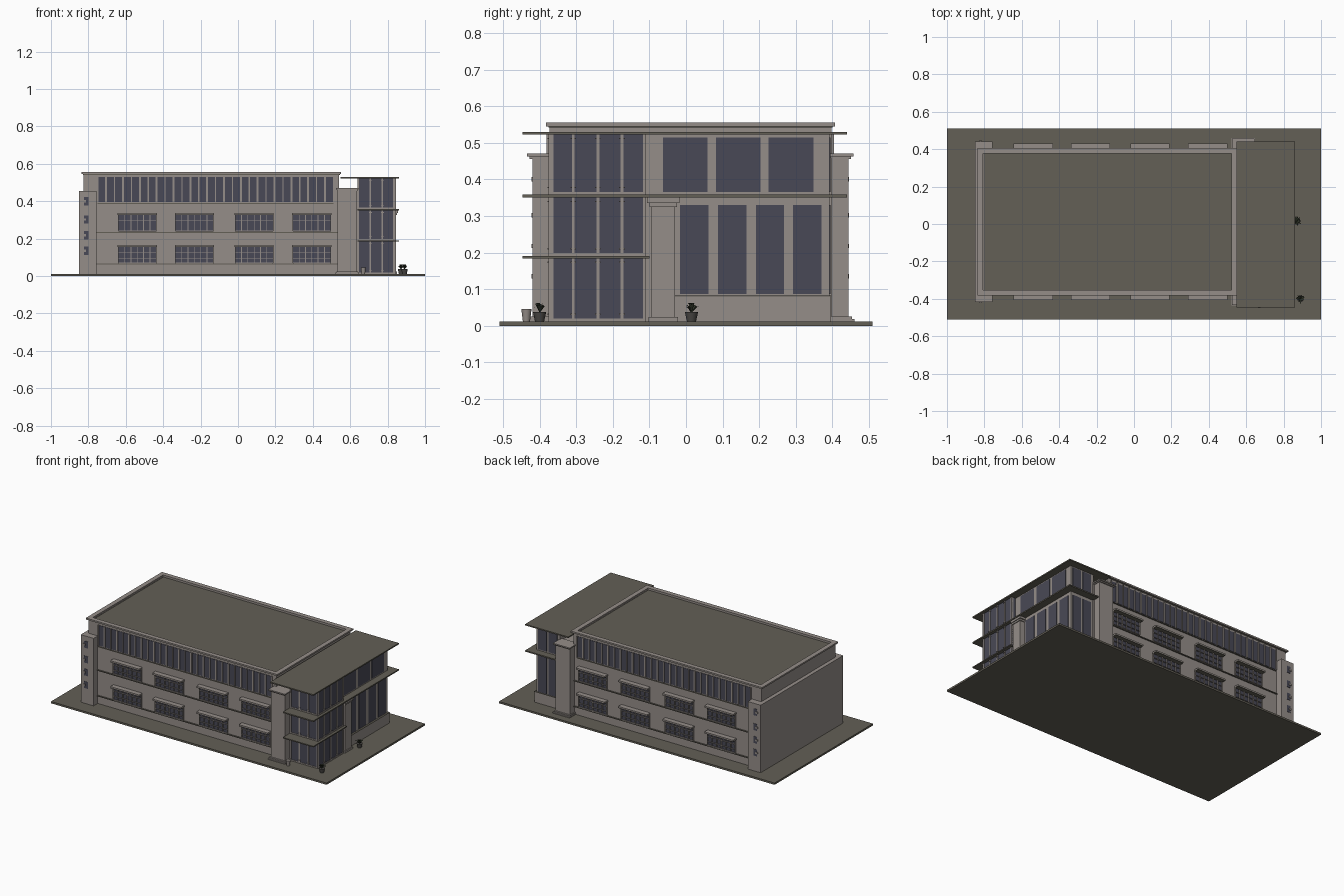
import bpy, bmesh, math, random
from mathutils import Vector, Matrix

if "Cube" in bpy.data.objects:
    bpy.data.objects.remove(bpy.data.objects["Cube"])

random.seed(3)
YC = 0.012          # centre line of the building in y
G = 0.012           # top of the ground slab


def material(name, rgb):
    m = bpy.data.materials.new(name)
    m.diffuse_color = (*rgb, 1)
    m.use_nodes = True
    m.node_tree.nodes["Principled BSDF"].inputs["Base Color"].default_value = m.diffuse_color
    return m


WALL = material("warm grey wall", (0.30, 0.27, 0.25))
DARK = material("dark roof and slab", (0.125, 0.115, 0.092))
GLASS = material("blue grey glass", (0.066, 0.066, 0.092))
LEAF = material("dull green leaf", (0.04, 0.05, 0.03))
POT = material("dark pot", (0.07, 0.065, 0.06))


def finish(name, bm, mat):
    bmesh.ops.recalc_face_normals(bm, faces=bm.faces)
    me = bpy.data.meshes.new(name)
    bm.to_mesh(me)
    bm.free()
    me.materials.append(mat)
    ob = bpy.data.objects.new(name, me)
    bpy.context.collection.objects.link(ob)
    return ob


def boxes(name, mat, items):
    """One object from boxes given as (x0, x1, y0, y1, z0, z1)."""
    bm = bmesh.new()
    for x0, x1, y0, y1, z0, z1 in items:
        mid = Matrix.Translation(((x0 + x1) / 2, (y0 + y1) / 2, (z0 + z1) / 2))
        size = Matrix.Diagonal((abs(x1 - x0), abs(y1 - y0), abs(z1 - z0), 1))
        bmesh.ops.create_cube(bm, size=1, matrix=mid @ size)
    return finish(name, bm, mat)


def both(x0, x1, d0, d1, z0, z1):
    """The same box on the front and the back, by distance from the centre line."""
    return [(x0, x1, YC + s * d0, YC + s * d1, z0, z1) for s in (-1, 1)]


def ring(x0, x1, y0, y1, z0, z1, t):
    return [(x0, x1, y0, y0 + t, z0, z1), (x0, x1, y1 - t, y1, z0, z1),
            (x0, x0 + t, y0 + t, y1 - t, z0, z1), (x1 - t, x1, y0 + t, y1 - t, z0, z1)]


# Ground
boxes("ground_slab", DARK, [(-1, 1, -0.51, 0.51, 0, G)])

# Main block, roof and parapet
W = 0.385
boxes("main_block", WALL, [(-0.825, 0.54, YC - W, YC + W, G, 0.535)])
boxes("main_roof", DARK, [(-0.81, 0.53, YC - 0.37, YC + 0.37, 0.53, 0.542)])
boxes("parapet", WALL, ring(-0.825, 0.54, YC - W, YC + W, 0.53, 0.546, 0.02)
      + ring(-0.837, 0.552, YC - 0.395, YC + 0.395, 0.545, 0.555, 0.03))
boxes("parapet_shadow_line", DARK, ring(-0.83, 0.545, YC - 0.388, YC + 0.388, 0.541, 0.545, 0.02))

# Thin string courses
bands = []
for z in (0.062, 0.23):
    bands += both(-0.76, 0.54, W - 0.01, W + 0.008, z, z + 0.005)
bands += both(-0.75, 0.51, W - 0.01, W + 0.006, 0.385, 0.389)
boxes("string_courses", DARK, bands)

# Top floor strip glazing
N, X0, X1 = 28, -0.75, 0.51
boxes("top_floor_glass", GLASS, both(X0, X1, W - 0.01, W + 0.002, 0.395, 0.528))
bars = []
for i in range(N + 1):
    x = X0 + (X1 - X0) * i / N
    w = 0.0055 if i % 2 else 0.003
    bars += both(x - w, x + w, W - 0.01, W + 0.008, 0.392, 0.53)
boxes("top_floor_mullions", WALL, bars)

# Two rows of windows with frames and projecting hoods
glass, frames, hoods = [], [], []
for xa in (-0.64, -0.335, -0.015, 0.293):
    xb = xa + 0.203
    for za in (0.07, 0.24):
        zb = za + 0.088
        glass += both(xa, xb, W - 0.01, W + 0.002, za, zb)
        hoods += both(xa - 0.003, xb + 0.003, W - 0.01, W + 0.033, zb, zb + 0.008)
        for i in range(7):
            x = xa + (xb - xa) * i / 6
            frames += both(x - 0.002, x + 0.002, W - 0.01, W + 0.009, za, zb)
        for z, t in ((za, 0.004), (za + 0.058, 0.003), (za + 0.025, 0.0015)):
            frames += both(xa, xb, W - 0.01, W + 0.009, z - t / 2, z + t / 2)
boxes("window_glass", GLASS, glass)
boxes("window_frames", WALL, frames)
boxes("window_hoods", WALL, hoods)
boxes("hood_edges", DARK, [(a, b, c, d, e - 0.003, e) for a, b, c, d, e, f in hoods])

# Left end wall with small slot windows
boxes("left_end_wall", WALL, [(-0.85, -0.757, YC - 0.428, YC + 0.428, G, 0.455)])
slots, fins = [], []
for z in (0.135, 0.218, 0.302, 0.4):
    slots += both(-0.824, -0.798, 0.42, 0.43, z - 0.022, z + 0.022)
    fins += both(-0.83, -0.814, 0.42, 0.434, z - 0.006, z + 0.006)
boxes("slot_windows", GLASS, slots)
boxes("slot_window_fins", WALL, fins)

# Piers between main block and entrance wing
boxes("link_block", WALL, [(0.53, 0.645, YC - W, YC + W, G, 0.46)])
boxes("link_piers", WALL, both(0.532, 0.636, 0.36, 0.432, G, 0.46)
      + both(0.523, 0.645, 0.36, 0.446, 0.462, 0.47)
      + both(0.528, 0.64, 0.36, 0.439, 0.455, 0.463)
      + both(0.526, 0.642, 0.36, 0.442, G, 0.025)
      + both(0.522, 0.646, 0.36, 0.449, G, 0.018))

# Entrance wing: walls, plinth and floor slabs
TY, TX, WX, BY = -0.372, 0.84, 0.812, 0.392
boxes("wing_walls", WALL, [(0.64, WX, -0.11, BY, G, 0.522)])
boxes("wing_plinth", WALL, [(0.64, WX + 0.01, -0.06, BY + 0.004, G, 0.08)])
boxes("plinth_line", DARK, [(0.64, WX + 0.012, -0.06, BY + 0.006, 0.08, 0.083)])
boxes("floor_slabs", DARK, [(0.547, 0.86, -0.447, 0.44, 0.522, 0.53),
                            (0.64, 0.86, -0.447, 0.44, 0.35, 0.358),
                            (0.64, 0.86, -0.447, -0.10, 0.184, 0.191)])

# Wing windows on the side and the back
panes = [(WX - 0.01, WX + 0.003, y, y + 0.077, 0.087, 0.33) for y in (-0.016, 0.088, 0.191, 0.293)]
panes += [(WX - 0.01, WX + 0.003, y, y + 0.122, 0.366, 0.515) for y in (-0.063, 0.082, 0.226)]
panes += [(x, x + 0.062, BY - 0.01, BY + 0.003, 0.366, 0.515) for x in (0.66, 0.735)]
panes += [(x, x + 0.062, BY - 0.01, BY + 0.003, 0.087, 0.33) for x in (0.66, 0.735)]
boxes("wing_windows", GLASS, panes)

# Glazed corner tower, three storeys
boxes("tower_glass", GLASS, [(0.642, TX, TY, -0.11, G, 0.522)])
posts, studs = [], []
storeys = ((G, 0.184), (0.191, 0.35), (0.358, 0.522))
fronts = [0.644, 0.708, 0.772, TX - 0.002]
sides = [TY + 0.002, -0.308, -0.241, -0.175, -0.114]
for z0, z1 in storeys:
    posts += [(x - 0.004, x + 0.004, TY - 0.004, TY + 0.01, z0, z1) for x in fronts]
    posts += [(TX - 0.01, TX + 0.004, y - 0.004, y + 0.004, z0, z1) for y in sides]
    posts += [(0.642, TX + 0.003, TY - 0.003, -0.11, z0, z0 + 0.008)]
    for z in (z0 + 0.018, z1 - 0.012):
        studs += [(x - 0.008, x + 0.008, TY - 0.006, TY, z, z + 0.003) for x in fronts[1:3]]
        studs += [(TX, TX + 0.006, y - 0.008, y + 0.008, z, z + 0.003) for y in sides[1:4]]
boxes("tower_mullions", WALL, posts)
boxes("glass_fittings", WALL, studs)

# Entrance column with stepped cap and base
boxes("entrance_column", WALL, [(0.77, 0.845, -0.095, -0.03, G, 0.33),
                                (0.765, 0.85, -0.10, -0.025, 0.325, 0.338),
                                (0.76, 0.855, -0.106, -0.018, 0.336, 0.35),
                                (0.765, 0.85, -0.102, -0.022, G, 0.024)])


# Potted plants
def lathe_pot(name, x, y, r, h, mat):
    bm = bmesh.new()
    bmesh.ops.create_cone(bm, cap_ends=True, segments=14, radius1=r * 0.7, radius2=r, depth=h,
                          matrix=Matrix.Translation((x, y, G + h / 2)))
    ob = finish(name, bm, mat)
    for p in ob.data.polygons:
        p.use_smooth = abs(p.normal.z) < 0.8


def leaves(name, x, y, z):
    bm = bmesh.new()
    for i in range(22):
        a = i * 2.4 + random.uniform(-0.2, 0.2)
        out = Vector((math.cos(a), math.sin(a), 0))
        side = Vector((-out.y, out.x, 0)) * 0.004
        reach = random.uniform(0.012, 0.028)
        rise = 0.036 - reach * 0.7
        base = Vector((x, y, z - 0.003))
        mid = base + out * reach * 0.55 + Vector((0, 0, rise))
        tip = base + out * reach + Vector((0, 0, rise * 0.95))
        v = [bm.verts.new(p) for p in (base, mid - side, tip, mid + side)]
        bm.faces.new(v)
    finish(name, bm, LEAF)


for label, px, py in (("front", 0.89, -0.40), ("door", 0.872, 0.015)):
    lathe_pot(label + "_pot", px, py, 0.018, 0.026, POT)
    leaves(label + "_plant", px, py, G + 0.026)
lathe_pot("small_planter", 0.67, -0.436, 0.014, 0.034, WALL)
